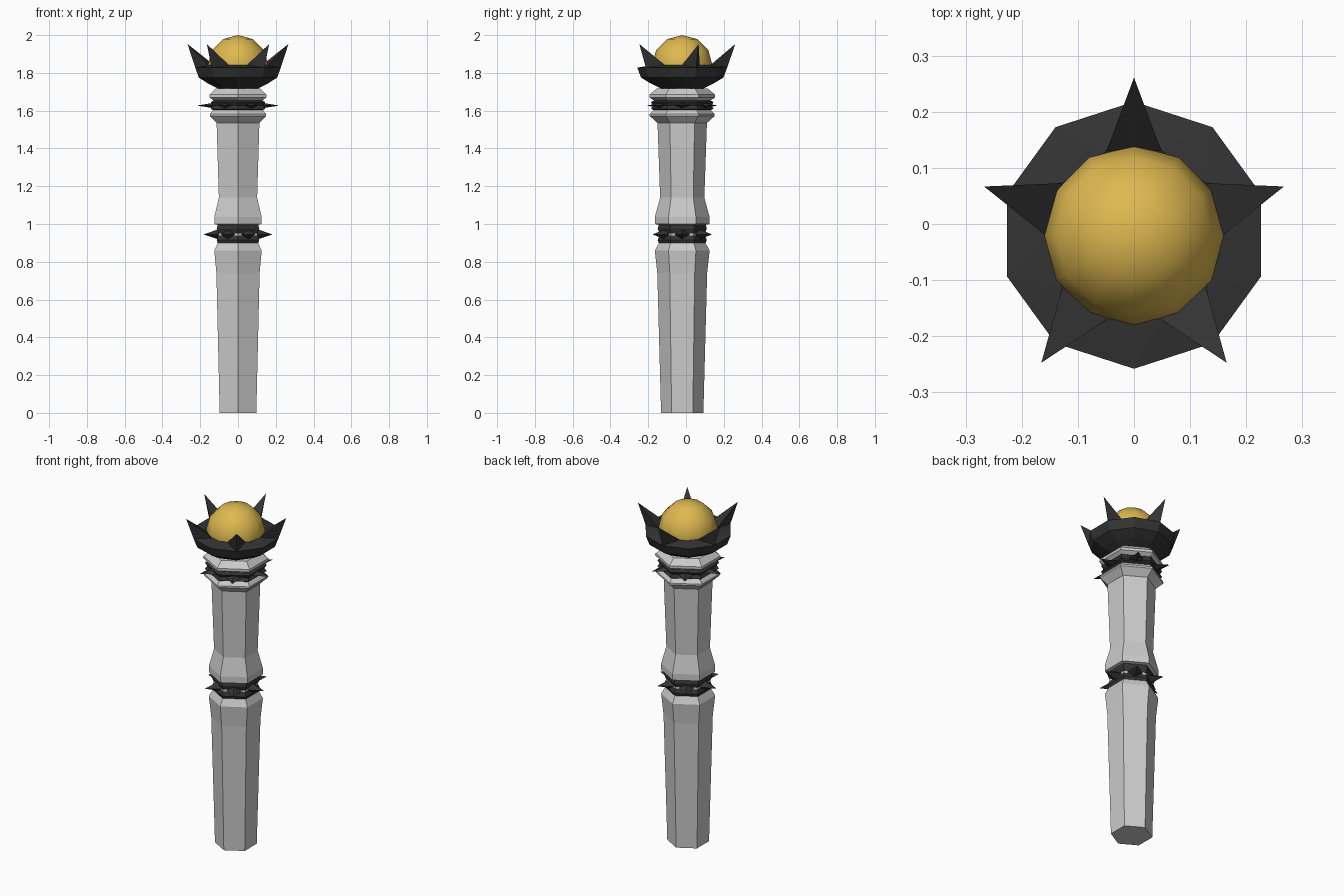
import bpy, bmesh, math
from mathutils import Vector

if "Cube" in bpy.data.objects:
    bpy.data.objects.remove(bpy.data.objects["Cube"])

CY = -0.02  # axis of the shaft lies slightly forward of centre


def material(name, rgb):
    m = bpy.data.materials.new(name)
    m.diffuse_color = (*rgb, 1)
    m.use_nodes = True
    m.node_tree.nodes["Principled BSDF"].inputs["Base Color"].default_value = m.diffuse_color
    return m


STONE = material("pale grey", (0.6, 0.6, 0.6))
DARK = material("charcoal", (0.034, 0.034, 0.034))
GOLD = material("gold", (0.73, 0.48, 0.08))


def polar(r, deg, z):
    a = math.radians(deg)
    return Vector((r * math.cos(a), CY + r * math.sin(a), z))


def finish(name, bm, mat, smooth=False):
    bmesh.ops.recalc_face_normals(bm, faces=bm.faces)
    me = bpy.data.meshes.new(name)
    bm.to_mesh(me)
    bm.free()
    for p in me.polygons:
        p.use_smooth = smooth
    me.materials.append(mat)
    ob = bpy.data.objects.new(name, me)
    bpy.context.collection.objects.link(ob)
    return ob


def lathe(bm, profile, n, start):
    """Stack of n-sided rings from (radius, z), bottom capped; returns the rings."""
    rings = [[bm.verts.new(polar(r, start + 360 * i / n, z)) for i in range(n)]
             for r, z in profile]
    for a, b in zip(rings, rings[1:]):
        for i in range(n):
            j = (i + 1) % n
            bm.faces.new((a[i], a[j], b[j], b[i]))
    bm.faces.new(rings[0])
    return rings


def hex_part(name, profile, mat):
    bm = bmesh.new()
    rings = lathe(bm, profile, 6, 30)
    bm.faces.new(rings[-1])
    return finish(name, bm, mat)


def spiked_band(name, profile, z, base, tip, half_w, half_h):
    """Grooved hexagonal band with one sideways spike on each face."""
    hex_part(name, profile, DARK)
    bm = bmesh.new()
    for k in range(6):
        ang = 60 * k
        side = polar(1, ang + 90, 0) - polar(0, 0, 0)
        c = polar(base, ang, z)
        up = Vector((0, 0, half_h))
        ring = [bm.verts.new(c + d) for d in
                (side * half_w, up, -side * half_w, -up)]
        apex = bm.verts.new(polar(tip, ang, z))
        bm.faces.new(ring)
        for i in range(4):
            bm.faces.new((ring[i], ring[(i + 1) % 4], apex))
    finish(name + "_spikes", bm, DARK)


# Hexagonal shaft
hex_part("shaft", [(0.112, 0), (0.132, 0.74), (0.145, 0.86), (0.12, 0.905),
                   (0.12, 0.995), (0.145, 1.0), (0.145, 1.037), (0.117, 1.14),
                   (0.131, 1.54)], STONE)

# Double collar under the head
hex_part("collar", [(0.131, 1.535), (0.172, 1.572), (0.172, 1.582), (0.15, 1.605),
                    (0.15, 1.655), (0.174, 1.67), (0.174, 1.685), (0.135, 1.717)],
         STONE)

# Dark spiked bands
spiked_band("middle_band", [(0.124, 0.9), (0.13, 0.915), (0.118, 0.945),
                            (0.13, 0.975), (0.124, 0.998)],
            0.945, 0.095, 0.182, 0.045, 0.03)
spiked_band("upper_band", [(0.15, 1.602), (0.166, 1.61), (0.153, 1.627),
                           (0.166, 1.645), (0.15, 1.654)],
            1.627, 0.125, 0.217, 0.045, 0.015)

# Faceted cup with a spike on every second rim corner
bm = bmesh.new()
outer = lathe(bm, [(0.1, 1.712), (0.165, 1.743), (0.218, 1.775), (0.238, 1.828)],
              10, 18)[-1]
inner = [bm.verts.new(polar(0.158, 36 * i, 1.842)) for i in range(10)]
for i in range(10):
    o, a, b = outer[i], inner[i], inner[(i + 1) % 10]
    bm.faces.new((o, outer[(i + 1) % 10], b))
    if i % 2 == 0:
        tip = bm.verts.new(polar(0.281, 18 + 36 * i, 1.953))
        for f in ((a, o, tip), (o, b, tip), (b, a, tip)):
            bm.faces.new(f)
    else:
        bm.faces.new((a, o, b))
finish("cup", bm, DARK)

# Golden orb
bm = bmesh.new()
bmesh.ops.create_uvsphere(bm, u_segments=12, v_segments=6, radius=0.16)
bmesh.ops.translate(bm, verts=bm.verts, vec=(0, CY, 1.84))
finish("orb", bm, GOLD, smooth=True)
